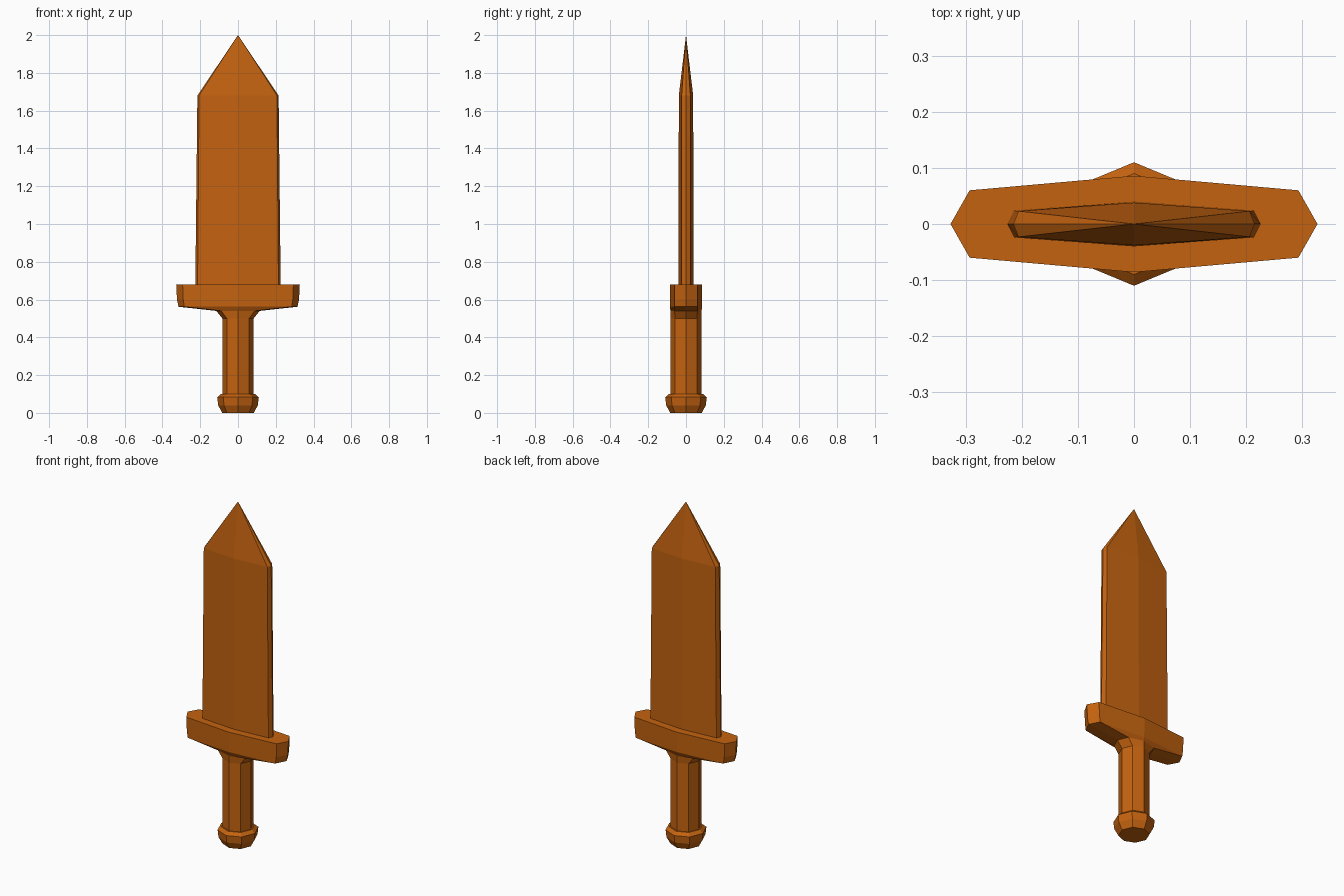
import bpy, bmesh

if "Cube" in bpy.data.objects:
    bpy.data.objects.remove(bpy.data.objects["Cube"])

mat = bpy.data.materials.new("burnt_orange")
mat.diffuse_color = (0.55, 0.124, 0.005, 1)
mat.use_nodes = True
mat.node_tree.nodes["Principled BSDF"].inputs["Base Color"].default_value = mat.diffuse_color


def loft(name, rings, tip=None):
    """Skin eight-sided rings (z, side x, corner x, corner y, front y)."""
    bm = bmesh.new()
    loops = []
    for z, sx, cx, cy, fy in rings:
        pts = [(sx, 0), (cx, cy), (0, fy), (-cx, cy),
               (-sx, 0), (-cx, -cy), (0, -fy), (cx, -cy)]
        loops.append([bm.verts.new((x, y, z)) for x, y in pts])
    for a, b in zip(loops, loops[1:]):
        for i in range(8):
            j = (i + 1) % 8
            bm.faces.new((a[i], a[j], b[j], b[i]))
    bm.faces.new(loops[0][::-1])
    if tip is None:
        bm.faces.new(loops[-1])
    else:
        t = bm.verts.new((0, 0, tip))
        for i in range(8):
            bm.faces.new((loops[-1][i], loops[-1][(i + 1) % 8], t))
    bmesh.ops.recalc_face_normals(bm, faces=bm.faces)
    me = bpy.data.meshes.new(name)
    bm.to_mesh(me)
    bm.free()
    me.materials.append(mat)
    ob = bpy.data.objects.new(name, me)
    bpy.context.collection.objects.link(ob)


def octagon(z, r):
    d = r * 0.7071
    return (z, r, d, d, r)


# Rounded pommel
loft("pommel", [octagon(0, 0.083), octagon(0.04, 0.105),
                octagon(0.083, 0.11), octagon(0.1, 0.09)])

# Grip flaring sideways into the crossguard
loft("grip_and_guard", [octagon(0.09, 0.083), octagon(0.5, 0.083),
                        (0.54, 0.115, 0.088, 0.06, 0.083),
                        (0.562, 0.315, 0.284, 0.06, 0.084),
                        (0.60, 0.323, 0.29, 0.06, 0.085),
                        (0.68, 0.327, 0.293, 0.06, 0.086)])

# Blade with a central ridge and bevelled edges
loft("blade", [(0.675, 0.226, 0.214, 0.024, 0.04),
               (1.68, 0.215, 0.206, 0.023, 0.038)], tip=2.0)
